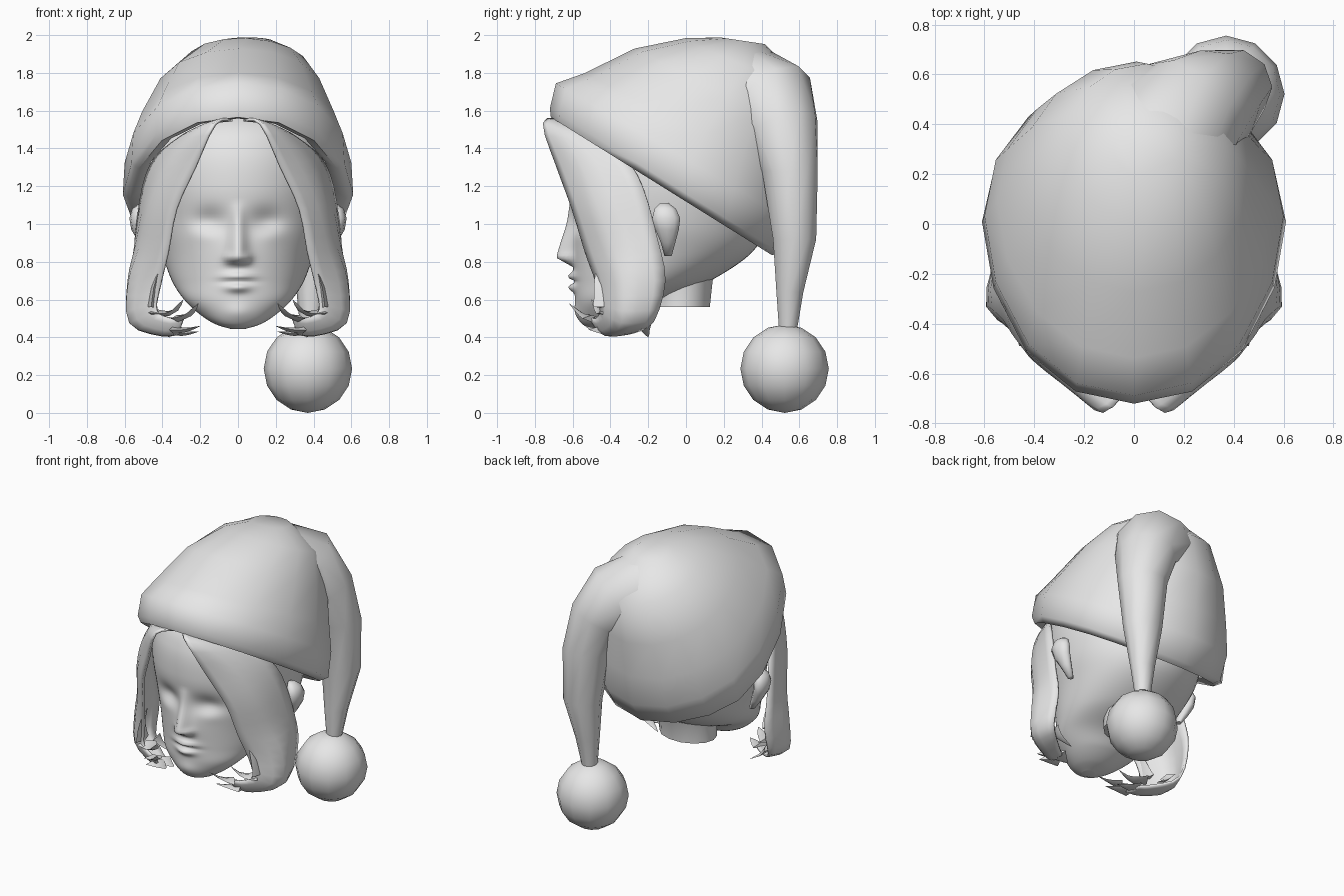
import bpy, bmesh, math
from mathutils import Vector

if "Cube" in bpy.data.objects:
    bpy.data.objects.remove(bpy.data.objects["Cube"], do_unlink=True)

grey = bpy.data.materials.new("plain_grey")
grey.use_nodes = True
grey.diffuse_color = (0.8, 0.8, 0.8, 1)
grey.node_tree.nodes["Principled BSDF"].inputs["Base Color"].default_value = (0.8, 0.8, 0.8, 1)


def finish(name, bm, angle=60):
    """Turn a bmesh into a shaded, coloured object."""
    bmesh.ops.recalc_face_normals(bm, faces=bm.faces)
    me = bpy.data.meshes.new(name)
    bm.to_mesh(me)
    bm.free()
    ob = bpy.data.objects.new(name, me)
    bpy.context.collection.objects.link(ob)
    me.materials.append(grey)
    bpy.ops.object.select_all(action='DESELECT')
    ob.select_set(True)
    bpy.context.view_layer.objects.active = ob
    bpy.ops.object.shade_smooth_by_angle(angle=math.radians(angle))
    return ob


def skin(rows, closed=True, cap_start=True):
    """Bridge successive rows of points with quads."""
    bm = bmesh.new()
    vs = [[bm.verts.new(p) for p in row] for row in rows]
    n = len(rows[0])
    for a, b in zip(vs, vs[1:]):
        for i in range(n if closed else n - 1):
            j = (i + 1) % n
            bm.faces.new((a[i], a[j], b[j], b[i]))
    if closed:
        if cap_start:
            bm.faces.new(vs[0])
        bm.faces.new(vs[-1])
    return bm


def ring(c, n, ru, rv, seg, sweep=0):
    """Ellipse around c, perpendicular to n; sweep moves its sides backwards."""
    c, n = Vector(c), Vector(n).normalized()
    u = (Vector((1, 0, 0)) - n * n.x).normalized()
    v = n.cross(u)
    angles = [2 * math.pi * i / seg for i in range(seg)]
    return [c + u * ru * math.cos(a) + v * (rv * math.sin(a) + sweep * math.cos(a) ** 4) for a in angles]


def spline(keys, t):
    """Catmull-Rom value of a list of tuples at t in 0..1."""
    f = t * (len(keys) - 1)
    i = min(int(f), len(keys) - 2)
    f -= i
    p = [keys[max(0, min(len(keys) - 1, i + k))] for k in (-1, 0, 1, 2)]
    return [0.5 * (2 * b + (c - a) * f + (2 * a - 5 * b + 4 * c - d) * f * f
                   + (3 * b - a - 3 * c + d) * f ** 3) for a, b, c, d in zip(*p)]


# Hat: rolled rim and dome, leaning backwards
tilt = (0, 0.53, 0.85)
high = (0, 0.46, 0.89)
hat = [((0, -0.11, 1.22), tilt, 0.50, 0.64, 0.05),
       ((0, -0.13, 1.20), tilt, 0.57, 0.69, 0.12),
       ((0, -0.11, 1.23), tilt, 0.61, 0.72, 0.14),
       ((0, -0.045, 1.37), (0, 0.50, 0.86), 0.60, 0.745, 0.09),
       ((0, 0.04, 1.50), high, 0.55, 0.65, 0.06),
       ((0.01, 0.19, 1.69), high, 0.455, 0.52, 0.03),
       ((0.05, 0.32, 1.85), (0.05, 0.38, 0.92), 0.32, 0.35, 0),
       ((0.05, 0.30, 1.97), (0, 0.15, 1), 0.13, 0.12, 0)]
finish("hat_dome", skin([ring(a, b, c, d, 16, e) for a, b, c, d, e in hat], cap_start=False), 70)

# Hat tail: grows out of the dome, folds over and hangs down on the left
down = (0, 0, -1)
tail = [((0.10, 0.33, 1.68), (0.6, 0.6, -0.1), 0.30, 0.27),
        ((0.22, 0.45, 1.63), (0.5, 0.5, -0.5), 0.25, 0.26),
        ((0.325, 0.505, 1.50), (0.35, 0.3, -0.9), 0.195, 0.205),
        ((0.39, 0.55, 1.28), down, 0.165, 0.155), ((0.41, 0.575, 0.92), down, 0.13, 0.12),
        ((0.39, 0.55, 0.64), down, 0.08, 0.075), ((0.38, 0.54, 0.44), down, 0.05, 0.05)]
finish("hat_tail", skin([ring(*r, 10) for r in tail]), 70)

# Pompom
bm = bmesh.new()
bmesh.ops.create_uvsphere(bm, u_segments=12, v_segments=8, radius=0.234)
bmesh.ops.translate(bm, verts=bm.verts, vec=(0.37, 0.522, 0.234))
finish("pompom", bm, 80)


# Head: stacked rings (z, front y, back y, half width) with facial relief
head_keys = [(0.445, -0.50, -0.42, 0.04), (0.47, -0.545, -0.32, 0.12), (0.52, -0.57, -0.22, 0.20),
             (0.60, -0.585, -0.11, 0.285), (0.70, -0.59, 0.13, 0.35), (0.85, -0.60, 0.35, 0.405),
             (1.00, -0.60, 0.42, 0.455), (1.20, -0.62, 0.43, 0.485), (1.38, -0.60, 0.38, 0.47),
             (1.52, -0.52, 0.28, 0.40), (1.66, -0.30, 0.10, 0.20)]


def bump(v, centre, width):
    return math.exp(-((v - centre) / width) ** 2)


def relief(x, z):
    """Outward push of the face at x, z."""
    x = abs(x)
    d = 0
    if z < 1.12:                                              # nose
        grow = min(1, (1.12 - z) / 0.29)
        under = max(0, min(1, (z - 0.77) / 0.05))
        d += 0.085 * grow * under * bump(x, 0, 0.03 + 0.022 * grow)
    d += 0.020 * bump(x, 0.05, 0.025) * bump(z, 0.82, 0.025)  # nostrils
    d += 0.034 * bump(x, 0, 0.075) * bump(z, 0.722, 0.022)    # upper lip
    d += 0.034 * bump(x, 0, 0.062) * bump(z, 0.664, 0.024)    # lower lip
    d -= 0.018 * bump(x, 0, 0.08) * bump(z, 0.695, 0.010)     # mouth line
    d -= 0.040 * bump(x, 0.15, 0.09) * bump(z, 1.01, 0.07)    # eye sockets
    d += 0.014 * bump(x, 0.17, 0.08) * bump(z, 0.95, 0.05)    # closed lids
    d += 0.015 * bump(x, 0, 0.08) * bump(z, 0.53, 0.05)       # chin
    return d


rows = []
for k in range(101):
    z, yf, yb, hw = spline(head_keys, k / 100)
    row = []
    for i in range(72):
        t = 2 * math.pi * i / 72
        a = t - 0.6 * math.sin(t)          # denser spacing across the face
        x, y = hw * math.sin(a), (yf + yb) / 2 - (yb - yf) / 2 * math.cos(a)
        if math.cos(a) > 0:
            y -= relief(x, z) * min(1, 3 * math.cos(a))
        row.append((x, y, z))
    rows.append(row)
finish("head", skin(rows), 80)

# Neck
neck = [(0, 0.90, 0.24, 0.24), (-0.015, 0.70, 0.20, 0.16), (-0.025, 0.56, 0.20, 0.155)]
finish("neck", skin([ring((0, y, z), down, a, b, 14) for y, z, a, b in neck]))

# Hair: curtain sections (front edge, middle, rear edge) and pointed ends
curtain = [((0.03, -0.67, 1.55), (0.13, -0.64, 1.54), (0.23, -0.52, 1.50)),
           ((0.12, -0.755, 1.53), (0.21, -0.67, 1.50), (0.31, -0.52, 1.455)),
           ((0.225, -0.68, 1.30), (0.36, -0.56, 1.33), (0.435, -0.33, 1.35)),
           ((0.325, -0.60, 1.08), (0.46, -0.47, 1.11), (0.50, -0.23, 1.20)),
           ((0.37, -0.53, 0.85), (0.52, -0.38, 0.87), (0.54, -0.15, 0.92)),
           ((0.41, -0.47, 0.68), (0.575, -0.33, 0.69), (0.545, -0.11, 0.70)),
           ((0.43, -0.45, 0.54), (0.57, -0.34, 0.48), (0.53, -0.17, 0.49)),
           ((0.34, -0.48, 0.50), (0.40, -0.41, 0.415), (0.41, -0.27, 0.43)),
           ((0.28, -0.52, 0.52), (0.31, -0.45, 0.43), (0.32, -0.34, 0.42))]
# Each pointed end: start, bend, tip, width
locks = [((0.32, -0.50, 0.50), (0.26, -0.55, 0.52), (0.21, -0.62, 0.58), 0.06),
         ((0.34, -0.45, 0.44), (0.27, -0.48, 0.44), (0.20, -0.53, 0.46), 0.07),
         ((0.34, -0.37, 0.43), (0.28, -0.39, 0.42), (0.21, -0.42, 0.43), 0.07),
         ((0.48, -0.23, 0.50), (0.44, -0.22, 0.45), (0.36, -0.20, 0.40), 0.06),
         ((0.46, -0.42, 0.56), (0.44, -0.45, 0.69), (0.39, -0.46, 0.82), 0.07),
         ((0.44, -0.40, 0.53), (0.35, -0.45, 0.53), (0.29, -0.50, 0.60), 0.07)]

for side, s in (("left", 1), ("right", -1)):
    rows = []
    for k in range(25):
        flat = spline([sum(r, ()) for r in curtain], k / 24)
        cross = [flat[0:3], flat[3:6], flat[6:9]]
        pts = [spline(cross, j / 6) for j in range(7)]
        rows.append([(x * s, y, z) for x, y, z in pts])
    ob = finish(side + "_hair_curtain", skin(rows, closed=False), 60)
    mod = ob.modifiers.new("thickness", 'SOLIDIFY')
    mod.thickness = 0.015
    mod.offset = 0

    for n, (a, b, c, w) in enumerate(locks):
        path = [Vector(spline([a, b, c], k / 5)) for k in range(6)]
        rows = []
        for k, p in enumerate(path):
            d = (path[min(k + 1, 5)] - path[max(k - 1, 0)]).normalized()
            e = d.cross(Vector((0, 0, 1)))
            e = e.normalized() if e.length > 0.5 else Vector((0, 1, 0))
            f = d.cross(e).normalized()
            r = w * (1.02 - k / 5)
            sec = [p + e * r, p + f * r * 0.3, p - e * r, p - f * r * 0.3]
            rows.append([(q.x * s, q.y, q.z) for q in sec])
        finish(f"{side}_hair_tip_{n + 1}", skin(rows), 50)

    # Ear: a rounded shell tapering to the lobe (x, y, z, thickness, depth)
    ear = [(0.455, -0.095, 0.83, 0.02, 0.02), (0.49, -0.095, 0.90, 0.035, 0.04),
           (0.52, -0.10, 0.97, 0.045, 0.065), (0.53, -0.105, 1.03, 0.045, 0.078),
           (0.52, -0.11, 1.08, 0.04, 0.06), (0.50, -0.115, 1.11, 0.02, 0.025)]
    rows = [[(s * p.x, p.y, p.z) for p in ring((x, y, z), (0, 0, 1), rx, ry, 10)]
            for x, y, z, rx, ry in ear]
    finish(side + "_ear", skin(rows), 70)
